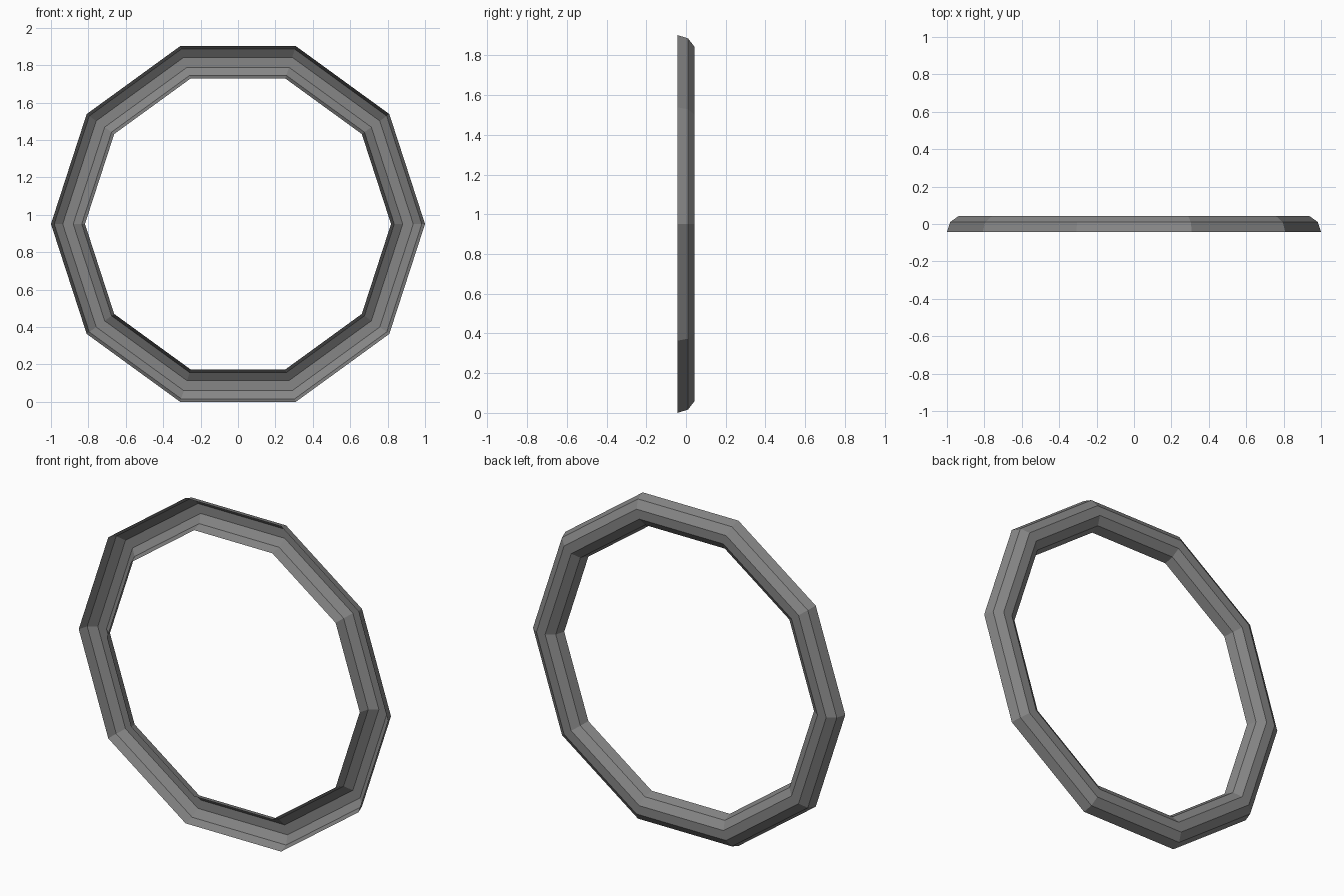
import bpy, bmesh
from math import sin, cos, pi, radians

if "Cube" in bpy.data.objects:
    bpy.data.objects.remove(bpy.data.objects["Cube"])

SIDES = 10                    # segments round the ring and round the full tube
MAJOR, MINOR = 10 / 11, 1 / 11
DEPTH = MINOR * sin(radians(72))
CENTRE_Z = sin(radians(72))   # lowest flat side rests on z = 0

# Half-tube profile (radius, y): an open channel facing the front
profile = [(MAJOR + MINOR * cos(pi * i / 5), MINOR * sin(pi * i / 5) - DEPTH / 2)
           for i in range(6)]

# Sweep the profile round the y axis
bm = bmesh.new()
rings = []
for k in range(SIDES):
    a = 2 * pi * k / SIDES
    rings.append([bm.verts.new((r * cos(a), y, CENTRE_Z + r * sin(a))) for r, y in profile])
for k in range(SIDES):
    cur, nxt = rings[k], rings[(k + 1) % SIDES]
    for j in range(len(profile) - 1):
        bm.faces.new((cur[j], cur[j + 1], nxt[j + 1], nxt[j]))

# Point the normals to the convex (outer) side of the channel
bm.normal_update()
bm.faces.ensure_lookup_table()
if bm.faces[2].normal.y < 0:
    bmesh.ops.reverse_faces(bm, faces=bm.faces[:])

# Open-fronted ring, flat shaded, dark grey
mesh = bpy.data.meshes.new("channel_ring")
bm.to_mesh(mesh)
bm.free()
dark_grey = bpy.data.materials.new("dark_grey")
dark_grey.diffuse_color = (0.24, 0.24, 0.24, 1)
dark_grey.use_nodes = True
dark_grey.node_tree.nodes["Principled BSDF"].inputs["Base Color"].default_value = dark_grey.diffuse_color
mesh.materials.append(dark_grey)
bpy.context.collection.objects.link(bpy.data.objects.new("channel_ring", mesh))
